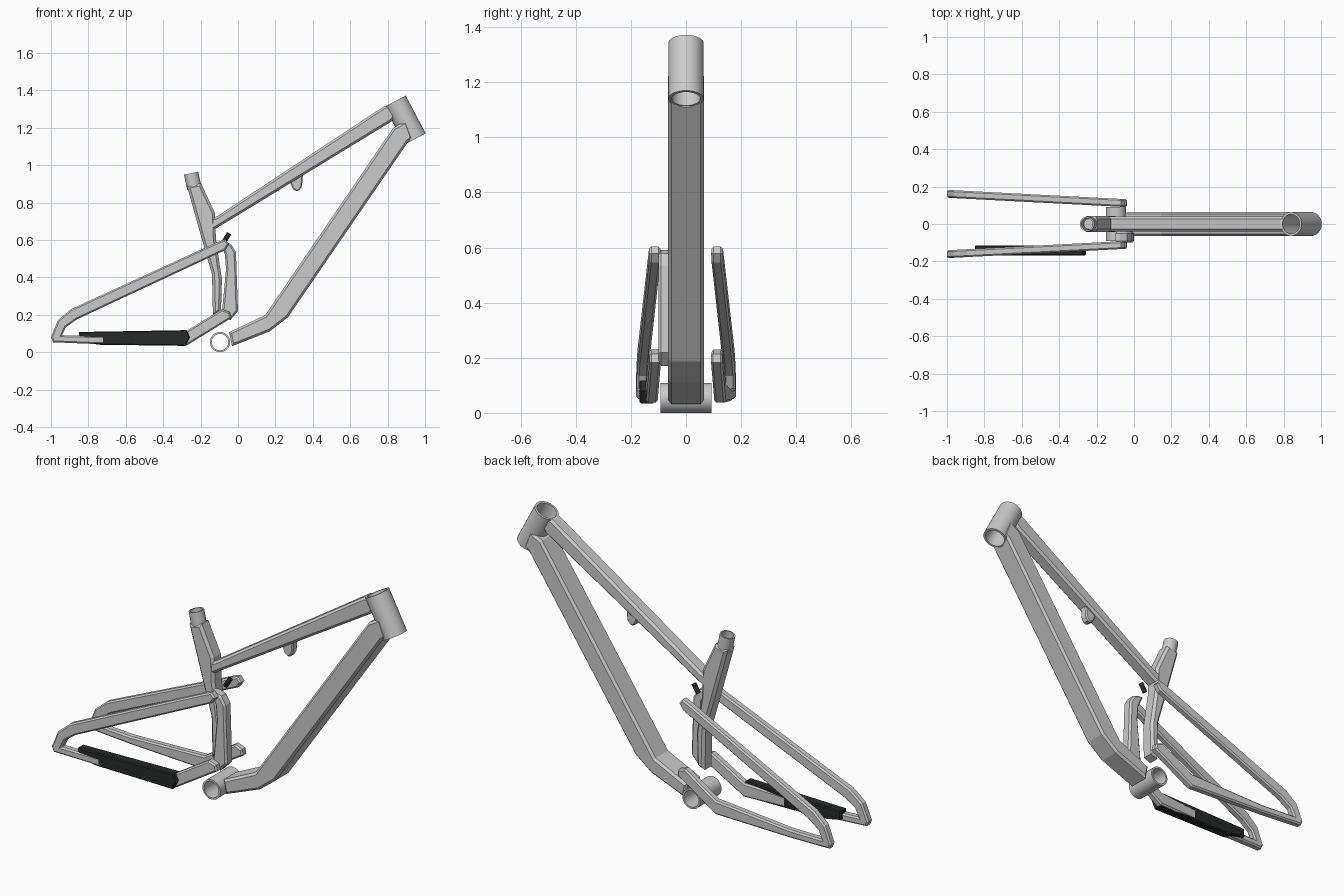
import bpy, bmesh, math
from mathutils import Vector

if "Cube" in bpy.data.objects:
    bpy.data.objects.remove(bpy.data.objects["Cube"])

def add(name, bm, mat=None, smooth=False):
    bmesh.ops.recalc_face_normals(bm, faces=bm.faces[:])
    me = bpy.data.meshes.new(name)
    bm.to_mesh(me)
    bm.free()
    ob = bpy.data.objects.new(name, me)
    bpy.context.collection.objects.link(ob)
    if mat:
        me.materials.append(mat)
    bpy.context.view_layer.objects.active = ob
    if smooth:
        bpy.ops.object.select_all(action='DESELECT')
        ob.select_set(True)
        bpy.ops.object.shade_smooth_by_angle(angle=math.radians(35))
    return ob

def plate(name, pts, y0, y1, bevel, mat=None, shear=None):
    """Side profile in x/z, extruded along y, with chamfered rims."""
    bm = bmesh.new()
    a = [bm.verts.new((x, y0, z)) for x, z in pts]
    b = [bm.verts.new((x, y1, z)) for x, z in pts]
    bm.faces.new(a)
    bm.faces.new(b[::-1])
    n = len(pts)
    for i in range(n):
        j = (i + 1) % n
        bm.faces.new((a[i], b[i], b[j], a[j]))
    bmesh.ops.recalc_face_normals(bm, faces=bm.faces[:])
    rims = [e for e in bm.edges if abs(e.verts[0].co.y - e.verts[1].co.y) < 1e-6]
    bmesh.ops.bevel(bm, geom=rims, offset=bevel, segments=1, affect='EDGES', clamp_overlap=True)
    if shear:
        for v in bm.verts:
            v.co.y += shear * (v.co.x + 0.05)
    return add(name, bm, mat)

def tube(name, p, q, ro, ri=0.0, n=32, mat=None):
    """Open tube (or solid rod when ri is 0) between two points."""
    p, q = Vector(p), Vector(q)
    rot = (q - p).to_track_quat('Z', 'Y')
    bm = bmesh.new()
    spec = [(p, ro), (q, ro)] + ([(q, ri), (p, ri)] if ri else [])
    rings = []
    for c, r in spec:
        rings.append([bm.verts.new(c + rot @ Vector((r * math.cos(2 * math.pi * k / n),
                                                     r * math.sin(2 * math.pi * k / n), 0)))
                      for k in range(n)])
    m = len(rings)
    for i in range(m if ri else m - 1):
        s, t = rings[i], rings[(i + 1) % m]
        for k in range(n):
            l = (k + 1) % n
            bm.faces.new((s[k], s[l], t[l], t[k]))
    if not ri:
        bm.faces.new(rings[0])
        bm.faces.new(rings[1])
    return add(name, bm, mat, smooth=True)

black = bpy.data.materials.new("black_rubber")
black.diffuse_color = (0.02, 0.022, 0.022, 1)
black.use_nodes = True
black.node_tree.nodes["Principled BSDF"].inputs["Base Color"].default_value = black.diffuse_color

# Head tube and bottom bracket shell
top, bot = Vector((0.84, 0, 1.342)), Vector((0.947, 0, 1.14))
tube("head_tube", top, bot, 0.064, 0.052)
tube("bottom_bracket", (-0.096, -0.092, 0.054), (-0.096, 0.092, 0.054), 0.054, 0.044)

# Main tubes
down = plate("down_tube", [(0.83, 1.2), (0.145, 0.198), (-0.048, 0.107), (-0.032, 0.032),
                           (0.171, 0.112), (0.267, 0.187), (0.91, 1.125), (0.935, 1.145),
                           (0.90, 1.24)], -0.065, 0.065, 0.012)
upper = plate("top_tube", [(0.781, 1.315), (-0.112, 0.727), (-0.166, 0.706), (-0.176, 0.68),
                           (-0.171, 0.642), (-0.123, 0.658), (0.823, 1.235), (0.85, 1.27),
                           (0.83, 1.325)], -0.04, 0.04, 0.012)

# Cope both tubes to the head tube
ext = (bot - top) * 0.4
cutter = tube("head_cutter", top - ext, bot + ext, 0.058)
cutter.hide_render = True
for ob in (down, upper):
    mod = ob.modifiers.new("cope", 'BOOLEAN')
    mod.operation = 'DIFFERENCE'
    mod.object = cutter
    bpy.context.view_layer.objects.active = ob
    bpy.ops.object.modifier_apply(modifier=mod.name)
bpy.data.objects.remove(cutter)

# Seat tube with round collar
plate("seat_tube", [(-0.273, 0.888), (-0.198, 0.904), (-0.123, 0.743), (-0.118, 0.604),
                    (-0.086, 0.39), (-0.091, 0.214), (-0.134, 0.198), (-0.139, 0.417),
                    (-0.187, 0.583)], -0.042, 0.042, 0.014)
tube("seat_collar", (-0.251, 0, 0.957), (-0.233, 0, 0.875), 0.039, 0.031)

# One-sided strut beside the seat tube, and small mount under the top tube
plate("side_strut", [(-0.1, 0.59), (-0.075, 0.592), (-0.037, 0.578), (-0.011, 0.535),
                     (0.0, 0.219), (-0.043, 0.171), (-0.086, 0.209), (-0.064, 0.444),
                     (-0.07, 0.524)], -0.1, -0.04, 0.01)
plate("shock_mount", [(0.278, 0.909), (0.294, 0.872), (0.312, 0.861), (0.328, 0.865),
                      (0.342, 0.888), (0.348, 0.955), (0.29, 0.94)], -0.022, 0.022, 0.006)
tube("cable_stub", (-0.075, 0, 0.59), (-0.047, 0, 0.636), 0.013, n=12, mat=black)

# Rear triangles, mirrored left and right and splayed outward
stay = [(-0.107, 0.59), (-0.07, 0.604), (-0.048, 0.578), (-0.07, 0.545), (-0.861, 0.176),
        (-0.92, 0.134), (-0.941, 0.091), (-0.738, 0.086), (-0.278, 0.112), (-0.086, 0.23),
        (-0.043, 0.214), (-0.037, 0.182), (-0.273, 0.037), (-0.738, 0.043), (-0.989, 0.053),
        (-1.0, 0.08), (-0.963, 0.171), (-0.893, 0.23)]
for side, s in (("right", -1), ("left", 1)):
    plate("rear_stay_" + side, stay, s * 0.112 - 0.021, s * 0.112 + 0.021, 0.008, shear=-0.052 * s)

# Chainstay guard
plate("stay_guard", [(-0.85, 0.108), (-0.275, 0.118), (-0.257, 0.08), (-0.28, 0.034),
                     (-0.745, 0.04), (-0.85, 0.06)], -0.168, -0.115, 0.005, black)
